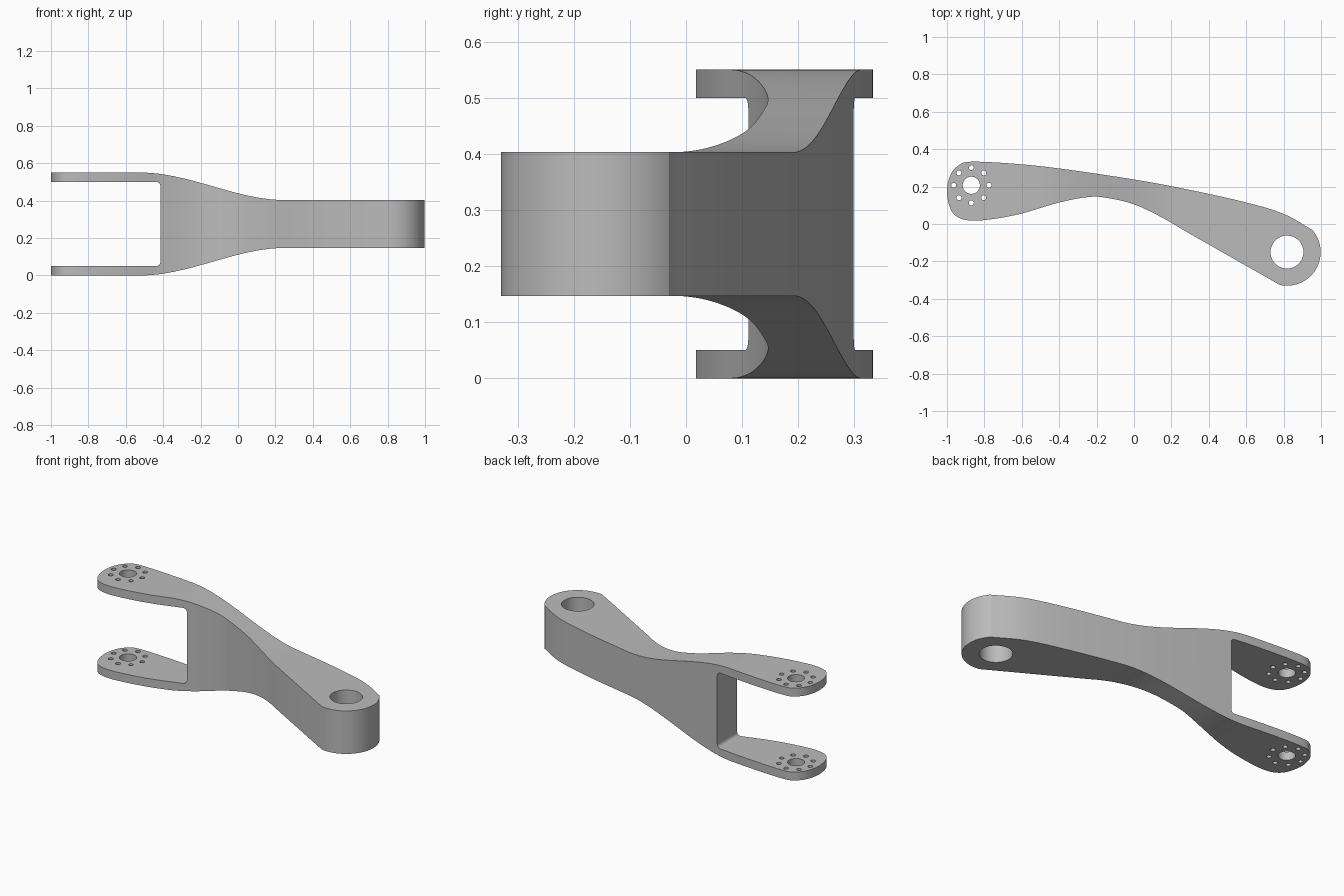
import bpy, bmesh
from math import sin, cos, pi, atan2
from mathutils import Vector

cube = bpy.data.objects.get("Cube")
if cube:
    bpy.data.objects.remove(cube, do_unlink=True)

MID_Z = 0.275
FORK_HOLE = (-0.87, 0.207)
END_HOLE = (0.818, -0.15)

grey = bpy.data.materials.new("satin grey")
grey.use_nodes = True
grey.diffuse_color = (0.5, 0.5, 0.5, 1)
grey.node_tree.nodes["Principled BSDF"].inputs["Base Color"].default_value = (0.5, 0.5, 0.5, 1)


def spline(points, steps=8):
    """Smooth open curve through the given points."""
    p = [Vector(q) for q in points]
    p = [2 * p[0] - p[1]] + p + [2 * p[-1] - p[-2]]
    out = []
    for a, b, c, d in zip(p, p[1:], p[2:], p[3:]):
        for i in range(steps):
            t = i / steps
            out.append(b + (c - a) * t / 2 + (2 * a - 5 * b + 4 * c - d) * t * t / 2
                       + (3 * b - a - 3 * c + d) * t ** 3 / 2)
    return out + [p[-2]]


def arc(centre, radius, start, end, steps):
    return [Vector((centre[0] + radius * cos(start + (end - start) * i / steps),
                    centre[1] + radius * sin(start + (end - start) * i / steps)))
            for i in range(steps + 1)]


def prism(name, outline, place, shift):
    """Extrude a closed outline placed in 3D by the vector shift."""
    bm = bmesh.new()
    face = bm.faces.new([bm.verts.new(place(*q)) for q in outline])
    grown = bmesh.ops.extrude_face_region(bm, geom=[face], use_keep_orig=True)
    verts = [v for v in grown["geom"] if isinstance(v, bmesh.types.BMVert)]
    bmesh.ops.translate(bm, verts=verts, vec=shift)
    bmesh.ops.recalc_face_normals(bm, faces=bm.faces)
    mesh = bpy.data.meshes.new(name)
    bm.to_mesh(mesh)
    bm.free()
    obj = bpy.data.objects.new(name, mesh)
    bpy.context.collection.objects.link(obj)
    mesh.materials.append(grey)
    return obj


def carve(obj, cutter, operation):
    mod = obj.modifiers.new("cut", "BOOLEAN")
    mod.operation, mod.solver, mod.object = operation, "EXACT", cutter
    bpy.context.view_layer.objects.active = obj
    bpy.ops.object.modifier_apply(modifier=mod.name)
    bpy.data.objects.remove(cutter, do_unlink=True)


# Plan outline: back edge, rounded fork end, front edge, then the round boss
side = spline([(0.95, -0.03), (0.8, 0.054), (0.6, 0.115), (0.3, 0.182), (0, 0.238),
               (-0.4, 0.297), (-0.65, 0.323), (-0.87, 0.333), (-0.935, 0.315),
               (-0.98, 0.265), (-1, 0.18), (-0.985, 0.09), (-0.945, 0.038), (-0.87, 0.018),
               (-0.75, 0.027), (-0.6, 0.056), (-0.4, 0.115), (-0.235, 0.145),
               (-0.13, 0.137), (0, 0.105), (0.14, 0.04), (0.3, -0.053)])
boss = arc(END_HOLE, 0.18, atan2(-0.175, -0.038), atan2(0.12, 0.132), 32)
arm = prism("link_arm", side + boss, lambda x, y: (x, y, -0.1), (0, 0, 0.8))

# Side profile: upper half from the slot to the narrow end, mirrored below
slot = [(-0.415 - 0.022, MID_Z + 0.203)]
fillet = arc(slot[0], 0.022, 0, pi / 2, 6)
taper = []
for i in range(41):
    t = i / 40
    taper.append(Vector((-0.52 + 0.77 * t, 0.55 - 0.147 * t * t * (3 - 2 * t))))
upper = fillet + [Vector((-1.1, 0.5)), Vector((-1.1, 0.55))] + taper + [Vector((1.1, 0.403))]
lower = [Vector((p.x, 2 * MID_Z - p.y)) for p in reversed(upper)]
profile = prism("fork_profile", upper + lower, lambda x, z: (x, -0.6, z), (0, 1.2, 0))
carve(arm, profile, "INTERSECT")

# Bores and the ring of bolt holes, through both fork plates
holes = [(END_HOLE, 0.088, 48), (FORK_HOLE, 0.046, 32)]
holes += [(c, 0.0135, 16) for c in arc(FORK_HOLE, 0.094, 0, 7 * pi / 4, 7)]
for centre, radius, sides in holes:
    ring = arc(centre, radius, 0, 2 * pi, sides)[:-1]
    carve(arm, prism("bore", ring, lambda x, y: (x, y, -0.2), (0, 0, 1)), "DIFFERENCE")

# Smooth curved faces, crisp rims
bpy.ops.object.select_all(action="DESELECT")
arm.select_set(True)
bpy.context.view_layer.objects.active = arm
bpy.ops.object.shade_smooth_by_angle(angle=pi / 6)
